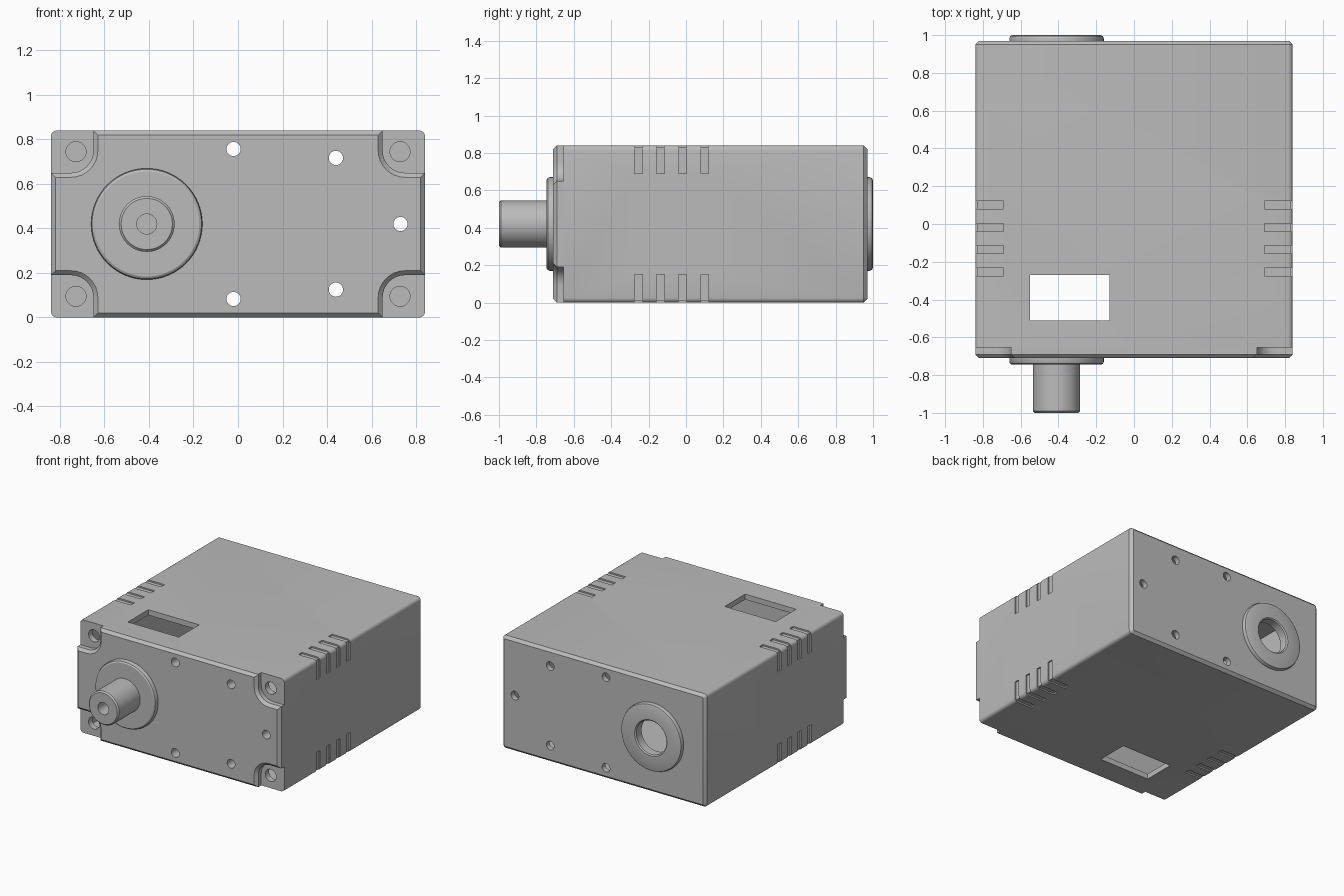
import bpy, bmesh, math
from mathutils import Matrix

if "Cube" in bpy.data.objects:
    bpy.data.objects.remove(bpy.data.objects["Cube"])

grey = bpy.data.materials.new("housing_grey")
grey.diffuse_color = (0.5, 0.5, 0.5, 1)
grey.use_nodes = True
grey.node_tree.nodes["Principled BSDF"].inputs["Base Color"].default_value = grey.diffuse_color

CZ = 0.42            # mid height
AX = -0.41           # shaft axis x
SMALL = [(-0.02, 0.757), (0.44, 0.717), (0.73, 0.42), (0.44, 0.125), (-0.02, 0.083)]
CORNER = [(sx * 0.728, CZ + sz * 0.325) for sx in (-1, 1) for sz in (-1, 1)]


def finish(name, bm):
    bmesh.ops.recalc_face_normals(bm, faces=bm.faces)
    me = bpy.data.meshes.new(name)
    bm.to_mesh(me)
    bm.free()
    ob = bpy.data.objects.new(name, me)
    bpy.context.collection.objects.link(ob)
    me.materials.append(grey)
    return ob


def add_prism(bm, pts, y0, y1, chamfer=0):
    """Extrude an (x, z) outline along y; optional chamfer at the y1 end."""
    a = [bm.verts.new((x, y0, z)) for x, z in pts]
    b = [bm.verts.new((x, y1, z)) for x, z in pts]
    n = len(pts)
    faces = [bm.faces.new(a), bm.faces.new(b[::-1])]
    faces += [bm.faces.new((a[i], b[i], b[(i + 1) % n], a[(i + 1) % n])) for i in range(n)]
    bmesh.ops.recalc_face_normals(bm, faces=faces)
    if chamfer:
        bmesh.ops.inset_region(bm, faces=[faces[1]], thickness=chamfer,
                               depth=chamfer, use_even_offset=True)


def rect(x0, x1, z0, z1):
    return [(x0, z0), (x1, z0), (x1, z1), (x0, z1)]


def circle(x, z, r, n=32):
    return [(x + r * math.cos(2 * math.pi * i / n), z + r * math.sin(2 * math.pi * i / n))
            for i in range(n)]


def arc(cx, cz, r, a0, a1, n=8):
    return [(cx + r * math.cos(math.radians(a0 + (a1 - a0) * i / n)),
             cz + r * math.sin(math.radians(a0 + (a1 - a0) * i / n))) for i in range(n + 1)]


def four_way(q):
    """Repeat a first-quadrant outline in all four quadrants."""
    out = q + [(-x, z) for x, z in q[::-1]]
    out += [(-x, -z) for x, z in q] + [(x, -z) for x, z in q[::-1]]
    return [(x, z + CZ) for x, z in out]


def lathe(name, prof, n=64):
    """Spin an (r, y) profile around the shaft axis."""
    bm = bmesh.new()
    vs = [bm.verts.new((r, y, 0)) for r, y in prof]
    es = [bm.edges.new(p) for p in zip(vs, vs[1:])]
    bmesh.ops.spin(bm, geom=vs + es, cent=(0, 0, 0), axis=(0, 1, 0),
                   angle=2 * math.pi, steps=n)
    bmesh.ops.remove_doubles(bm, verts=bm.verts, dist=1e-4)
    bmesh.ops.transform(bm, matrix=Matrix.Translation((AX, 0, CZ)), verts=bm.verts)
    return finish(name, bm)


def cut(ob, bm):
    cutter = finish("cutter", bm)
    cutter.hide_render = True
    m = ob.modifiers.new("cut", 'BOOLEAN')
    m.operation, m.solver, m.object = 'DIFFERENCE', 'EXACT', cutter
    bpy.context.view_layer.objects.active = ob
    bpy.ops.object.modifier_apply(modifier=m.name)
    bpy.data.objects.remove(cutter)


# hollow housing, chamfered at the back
bm = bmesh.new()
add_prism(bm, four_way(arc(0.815, 0.395, 0.025, 0, 90, 4)), -0.655, 0.95, 0.02)
housing = finish("housing", bm)
bm = bmesh.new()
add_prism(bm, rect(-0.8, 0.8, 0.04, 0.8), -0.61, 0.93)
cut(housing, bm)

# window, screw holes, rear bore and edge grooves
bm = bmesh.new()
add_prism(bm, rect(-0.55, -0.13, -0.1, 0.94), -0.51, -0.27)
add_prism(bm, circle(AX, CZ, 0.125, 64), 0.9, 1.05)
for x, z in SMALL:
    add_prism(bm, circle(x, z, 0.032), -0.8, -0.58)
    add_prism(bm, circle(x, z, 0.032), 0.9, 1.05)
for x, z in CORNER:
    add_prism(bm, circle(x, z, 0.045), -0.8, -0.58)
groove = [(0.69, 0.41), (0.83, 0.41), (0.83, 0.27), (0.87, 0.27), (0.87, 0.45), (0.69, 0.45)]
for y in (0.1, -0.018, -0.136, -0.254):
    for sx in (-1, 1):
        for sz in (-1, 1):
            add_prism(bm, [(sx * x, CZ + sz * z) for x, z in groove], y - 0.021, y + 0.021)
cut(housing, bm)

# front plate with rounded corner notches
bm = bmesh.new()
add_prism(bm, four_way([(0.84, 0.23)] + arc(0.75, 0.33, 0.1, 270, 180) + [(0.65, 0.42)]),
          -0.655, -0.69, 0.02)
plate = finish("front_plate", bm)
bm = bmesh.new()
for x, z in SMALL:
    add_prism(bm, circle(x, z, 0.032), -0.8, -0.58)
cut(plate, bm)

# front collar, drive shaft with centre hole, rear collar ring
collar = lathe("front_collar", [(0, -0.70), (0.25, -0.70), (0.25, -0.73), (0.246, -0.739),
                                (0.236, -0.745), (0, -0.745)])
shaft = lathe("drive_shaft", [(0, -0.74), (0.125, -0.74), (0.125, -0.99), (0.115, -1.0),
                              (0.045, -1.0), (0.045, -0.85), (0, -0.85)])
ring = lathe("rear_collar", [(0.125, 0.968), (0.125, 0.992), (0.133, 1.0), (0.232, 1.0),
                             (0.245, 0.995), (0.25, 0.982), (0.25, 0.968), (0.125, 0.968)])

# smooth round walls, keep sharp edges
bpy.ops.object.select_all(action='DESELECT')
for ob in (housing, plate, collar, shaft, ring):
    ob.select_set(True)
bpy.context.view_layer.objects.active = housing
bpy.ops.object.shade_smooth_by_angle(angle=math.radians(30))
